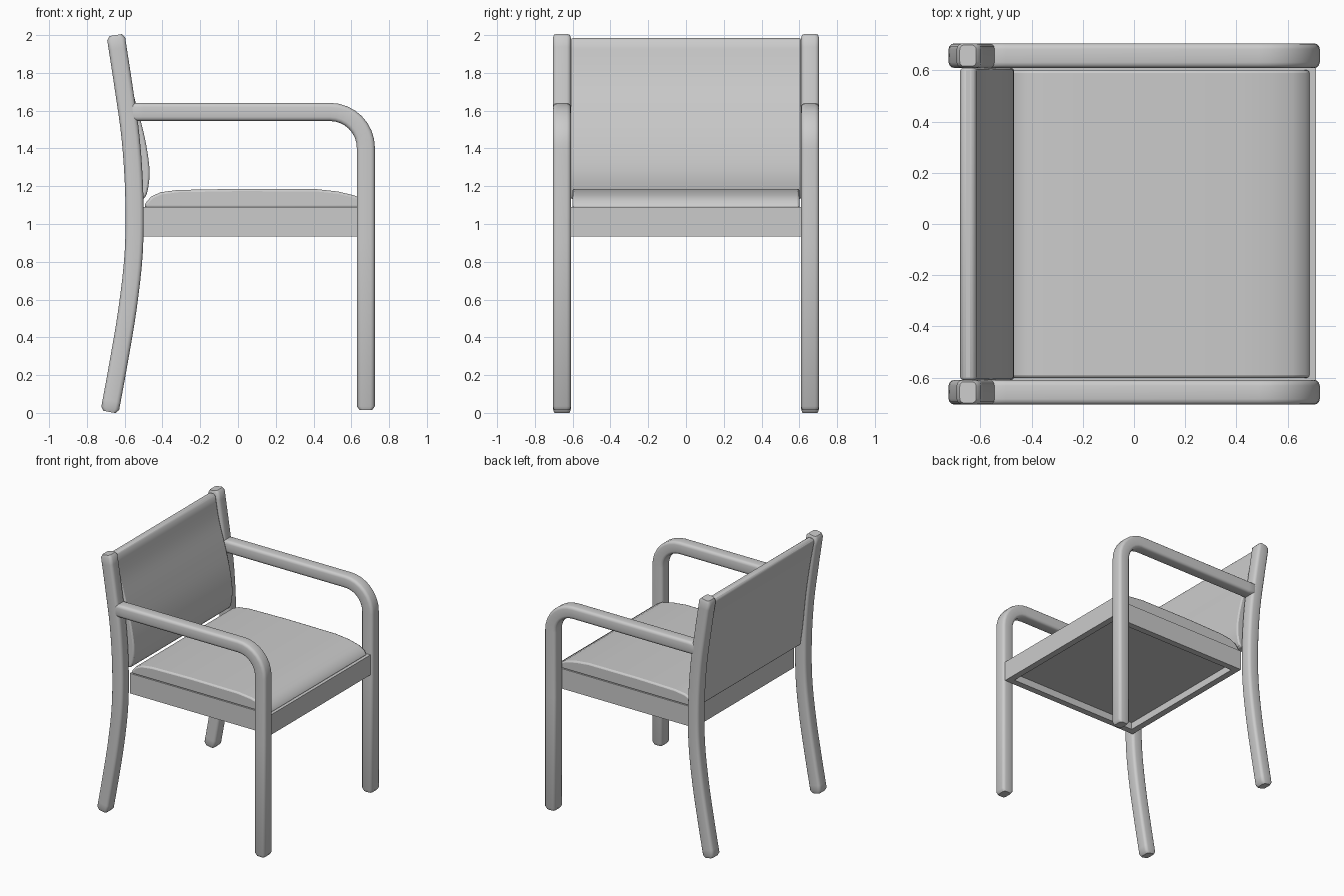
import bpy, bmesh, math
from mathutils import Vector

cube = bpy.data.objects.get("Cube")
if cube:
    bpy.data.objects.remove(cube, do_unlink=True)

grey = bpy.data.materials.new("plain_grey")
grey.use_nodes = True
colour = (0.6, 0.6, 0.6, 1)
grey.diffuse_color = colour
grey.node_tree.nodes["Principled BSDF"].inputs["Base Color"].default_value = colour


def finish(name, bm, bevel=0.0, segments=2):
    bmesh.ops.recalc_face_normals(bm, faces=bm.faces)
    mesh = bpy.data.meshes.new(name)
    bm.to_mesh(mesh)
    bm.free()
    obj = bpy.data.objects.new(name, mesh)
    bpy.context.collection.objects.link(obj)
    mesh.materials.append(grey)
    if bevel:
        mod = obj.modifiers.new("Soft edges", "BEVEL")
        mod.width = bevel
        mod.segments = segments
        mod.limit_method = "ANGLE"
        mod.angle_limit = math.radians(40)
    bpy.ops.object.select_all(action="DESELECT")
    bpy.context.view_layer.objects.active = obj
    obj.select_set(True)
    bpy.ops.object.shade_smooth_by_angle(angle=math.radians(40))
    return obj


def smooth_path(points, steps=4):
    """Catmull-Rom curve through (x, z) points."""
    p = [Vector(q) for q in points]
    p = [2 * p[0] - p[1]] + p + [2 * p[-1] - p[-2]]
    out = []
    for a, b, c, d in zip(p, p[1:], p[2:], p[3:]):
        for i in range(steps):
            t = i / steps
            out.append(0.5 * (2 * b + (c - a) * t + (2 * a - 5 * b + 4 * c - d) * t * t
                              + (3 * b - a - 3 * c + d) * t ** 3))
    return out + [p[-2]]


def rail(name, path, y, half=0.048, radius=0.022, tip=0.02):
    """Sweep a rounded square along a path in the xz plane, with softened ends."""
    bm = bmesh.new()
    stations = []
    for i, p in enumerate(path):
        t = (path[min(i + 1, len(path) - 1)] - path[max(i - 1, 0)]).normalized()
        stations.append((p, t, 1.0))
    first, last = stations[0], stations[-1]
    stations[0] = (first[0] + first[1] * tip, first[1], 1.0)
    stations[-1] = (last[0] - last[1] * tip, last[1], 1.0)
    stations = [(first[0], first[1], 0.68)] + stations + [(last[0], last[1], 0.68)]
    section = []
    core = half - radius
    for k, (sx, sy) in enumerate([(1, 1), (-1, 1), (-1, -1), (1, -1)]):
        for j in range(4):
            a = math.radians(90 * k + 30 * j)
            section.append((sx * core + radius * math.cos(a), sy * core + radius * math.sin(a)))
    rings = []
    for p, t, s in stations:
        rings.append([bm.verts.new((p.x + t.y * u * s, y + v * (0.55 + 0.45 * s), p.y - t.x * u * s))
                      for u, v in section])
    n = len(section)
    for r, q in zip(rings, rings[1:]):
        for i in range(n):
            bm.faces.new((r[i], r[(i + 1) % n], q[(i + 1) % n], q[i]))
    bm.faces.new(rings[0])
    bm.faces.new(rings[-1])
    return finish(name, bm)


def extrude_y(name, profile, half_y, bevel):
    bm = bmesh.new()
    face = bm.faces.new([bm.verts.new((x, -half_y, z)) for x, z in profile])
    moved = bmesh.ops.extrude_face_region(bm, geom=[face])["geom"]
    bmesh.ops.translate(bm, vec=(0, 2 * half_y, 0),
                        verts=[v for v in moved if isinstance(v, bmesh.types.BMVert)])
    return finish(name, bm, bevel)


def box(name, x0, x1, y0, y1, z0, z1):
    bm = bmesh.new()
    bmesh.ops.create_cube(bm, size=1)
    for v in bm.verts:
        v.co = ((x0 + x1) / 2 + v.co.x * (x1 - x0), (y0 + y1) / 2 + v.co.y * (y1 - y0),
                (z0 + z1) / 2 + v.co.z * (z1 - z0))
    return finish(name, bm)


# Curved back posts, and arms that bend down into the front legs
post = smooth_path([(-0.68, 0.005), (-0.635, 0.25), (-0.585, 0.55), (-0.552, 0.85),
                    (-0.549, 1.15), (-0.568, 1.45), (-0.605, 1.72), (-0.648, 2.0)])
bend = 0.19
arm = [Vector((-0.575, 1.593)), Vector((-0.5, 1.593))]
for i in range(9):
    a = math.radians(90 - 90 * i / 8)
    arm.append(Vector((0.677 - bend + bend * math.cos(a), 1.593 - bend + bend * math.sin(a))))
arm += [Vector((0.677, 0.9)), Vector((0.677, 0.015))]
for side, sign in (("left", 1), ("right", -1)):
    rail("back_post_" + side, post, sign * 0.657)
    rail("arm_and_front_leg_" + side, arm, sign * 0.657)

# Seat frame: four boards and a recessed bottom panel
low, high, wall = 0.935, 1.09, 0.05
for side, sign in (("left", 1), ("right", -1)):
    ys = sorted((sign * 0.612, sign * (0.612 - wall)))
    box("seat_rail_" + side, -0.5, 0.71, *ys, low, high)
inner = 0.612 - wall
box("seat_rail_front", 0.71 - wall, 0.71, -inner, inner, low, high)
box("seat_rail_back", -0.5, -0.5 + wall, -inner, inner, low, high)
box("seat_base", -0.5 + wall, 0.71 - wall, -inner, inner, 0.99, high)

# Seat cushion with rolled front and back edges
cushion = [(-0.495, 1.085), (-0.49, 1.11), (-0.46, 1.145), (-0.41, 1.168), (-0.32, 1.18),
           (0.0, 1.186), (0.42, 1.184), (0.53, 1.172), (0.62, 1.15), (0.67, 1.12), (0.69, 1.085)]
extrude_y("seat_cushion", cushion, 0.602, 0.012)

# Padded backrest, bulging forward at the lower back
front = smooth_path([(-0.615, 1.97), (-0.585, 1.8), (-0.535, 1.62), (-0.49, 1.44),
                     (-0.468, 1.28), (-0.48, 1.17), (-0.5, 1.13)])
rear = smooth_path([(-0.56, 1.13), (-0.583, 1.3), (-0.61, 1.55), (-0.645, 1.78), (-0.68, 1.965)])
extrude_y("backrest", [tuple(p) for p in front + rear] + [(-0.665, 1.985), (-0.63, 1.985)], 0.608, 0.01)
